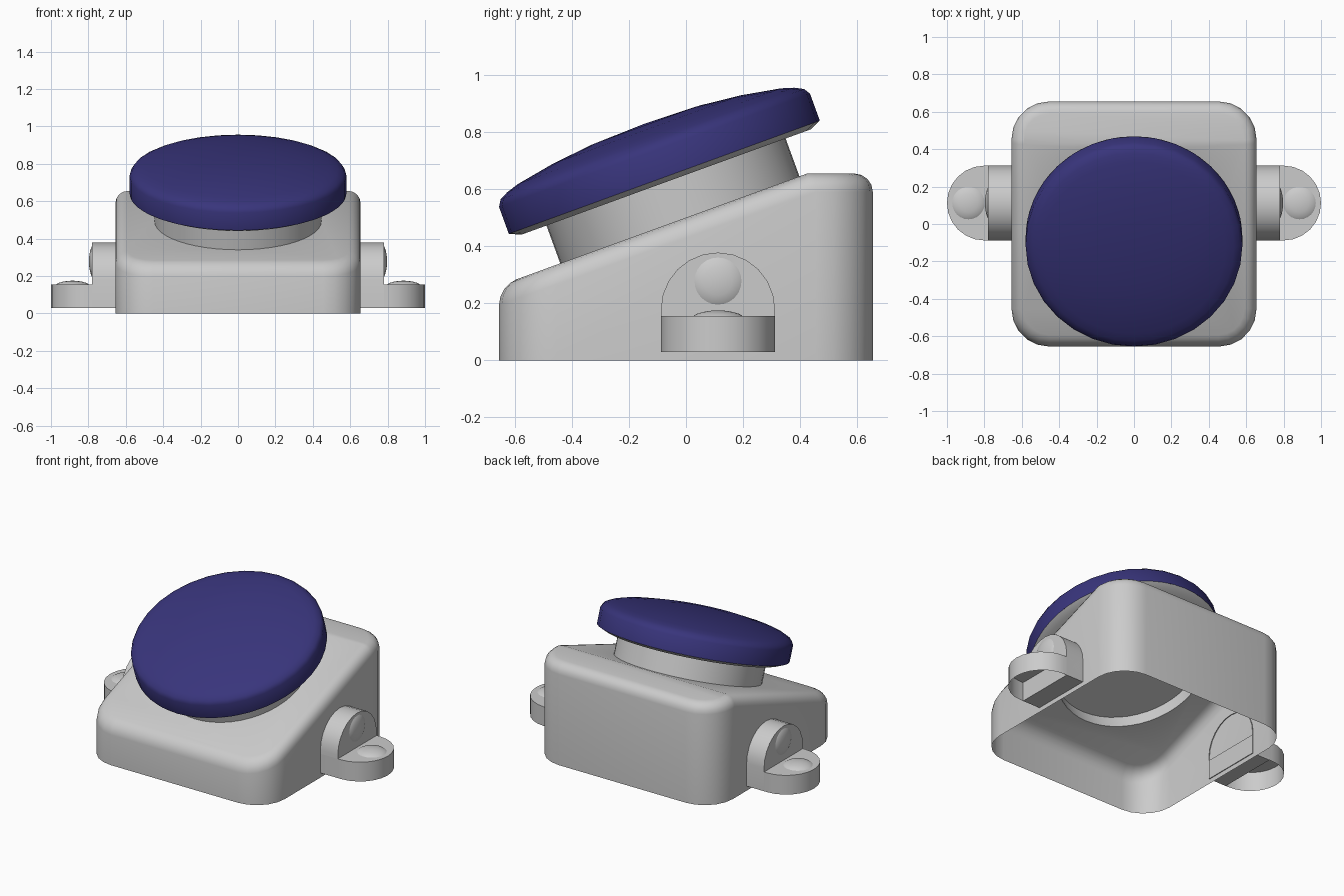
import bpy, bmesh, math
from mathutils import Matrix, Vector

if "Cube" in bpy.data.objects:
    bpy.data.objects.remove(bpy.data.objects["Cube"])


def finish(name, bm, smooth=35, mirror=False):
    bmesh.ops.remove_doubles(bm, verts=bm.verts, dist=1e-5)
    bmesh.ops.recalc_face_normals(bm, faces=bm.faces)
    mesh = bpy.data.meshes.new(name)
    bm.to_mesh(mesh)
    bm.free()
    ob = bpy.data.objects.new(name, mesh)
    bpy.context.collection.objects.link(ob)
    if mirror:
        ob.modifiers.new("mirror", 'MIRROR').use_axis[0] = True
    bpy.ops.object.select_all(action='DESELECT')
    ob.select_set(True)
    bpy.context.view_layer.objects.active = ob
    bpy.ops.object.shade_smooth_by_angle(angle=math.radians(smooth))
    return ob


def lathe(name, profile, matrix, steps=32, **kw):
    bm = bmesh.new()
    vs = [bm.verts.new((r, 0, h)) for r, h in profile]
    es = [bm.edges.new(p) for p in zip(vs, vs[1:])]
    bmesh.ops.spin(bm, geom=vs + es, axis=(0, 0, 1), cent=(0, 0, 0),
                   angle=math.tau, steps=steps)
    bmesh.ops.remove_doubles(bm, verts=bm.verts, dist=1e-5)
    bmesh.ops.transform(bm, matrix=matrix, verts=bm.verts)
    return finish(name, bm, **kw)


def shell(name, outline, offset):
    """Extruded outline, capped on the far end only."""
    bm = bmesh.new()
    near = [bm.verts.new(p) for p in outline]
    far = [bm.verts.new(Vector(p) + Vector(offset)) for p in outline]
    n = len(near)
    for i in range(n):
        j = (i + 1) % n
        bm.faces.new((near[i], near[j], far[j], far[i]))
    bm.faces.new(far)
    return finish(name, bm, mirror=True)


tilt = Matrix.Translation((0, -0.076, 0.642)) @ Matrix.Rotation(math.radians(20), 4, 'X')

# Sloped housing: side profile extruded, then upright and top edges rounded
W = 0.655
bm = bmesh.new()
side = [(-W, 0), (W, 0), (W, W), (0.425, W), (-W, 0.262)]
face = bm.faces.new([bm.verts.new((-W, y, z)) for y, z in side])
ext = bmesh.ops.extrude_face_region(bm, geom=[face])
bmesh.ops.translate(bm, vec=(2 * W, 0, 0),
                    verts=[v for v in ext['geom'] if isinstance(v, bmesh.types.BMVert)])
bmesh.ops.recalc_face_normals(bm, faces=bm.faces)
upright = [e for e in bm.edges
           if abs((e.verts[0].co - e.verts[1].co).normalized().z) > 0.99]
bmesh.ops.bevel(bm, geom=upright, offset=0.2, segments=5, profile=0.5,
                affect='EDGES', offset_type='OFFSET')
bm.normal_update()
rim = [e for e in bm.edges if len(e.link_faces) == 2
       and sorted(f.normal.z > 0.5 for f in e.link_faces) == [False, True]]
bmesh.ops.bevel(bm, geom=rim, offset=0.065, segments=4, profile=0.5,
                affect='EDGES', offset_type='OFFSET')
housing = finish("housing", bm)

# Lower neck joined to the housing so the inside stays hollow
plug = lathe("neck_plug", [(0, -0.26), (0.446, -0.26), (0.446, -0.08), (0, -0.08)],
             tilt, steps=48)
mod = housing.modifiers.new("neck", 'BOOLEAN')
mod.operation, mod.solver, mod.object = 'UNION', 'EXACT', plug
bpy.context.view_layer.update()
joined = bpy.data.meshes.new_from_object(
    housing.evaluated_get(bpy.context.evaluated_depsgraph_get()))
bpy.data.objects.remove(housing)
bpy.data.objects.remove(plug)
bm = bmesh.new()
bm.from_mesh(joined)
bmesh.ops.delete(bm, context='FACES', geom=[
    f for f in bm.faces if max(v.co.z for v in f.verts) < 0.001])
finish("housing", bm)

# Upper neck and underside of the button
lathe("button_neck", [(0.446, -0.08), (0.446, -0.018), (0.54, -0.018), (0.58, 0.0)],
      tilt, steps=48)

# Domed button cap
cap = lathe("button_cap", [(0.58, 0), (0.58, 0.1), (0.566, 0.123), (0.535, 0.139),
                           (0.49, 0.153), (0.35, 0.178), (0.2, 0.194), (0, 0.2)],
            tilt, steps=32, smooth=40)
blue = bpy.data.materials.new("cap_blue")
blue.diffuse_color = (0.04, 0.035, 0.2, 1)
blue.use_nodes = True
blue.node_tree.nodes["Principled BSDF"].inputs["Base Color"].default_value = blue.diffuse_color
cap.data.materials.append(blue)

# Side mounting brackets: upright arch and flat tab, mirrored
CY, R = 0.112, 0.2
arc = [(math.cos(math.pi * i / 12), math.sin(math.pi * i / 12)) for i in range(13)]
arch = [(0.65, CY + R, 0.03)] + [(0.65, CY + R * c, 0.178 + R * s) for c, s in arc] \
    + [(0.65, CY - R, 0.03)]
shell("bracket_arch", arch, (0.13, 0, 0))
tab = [(0.65, CY + R, 0.03)] + [(0.8 + R * s, CY + R * c, 0.03) for c, s in arc] \
    + [(0.65, CY - R, 0.03)]
shell("bracket_tab", tab, (0, 0, 0.125))

# Domed screw heads
dome = [(0.087, 0), (0.075, 0.008), (0.05, 0.015), (0.025, 0.019), (0, 0.02)]
lathe("tab_screw", dome, Matrix.Translation((0.885, CY, 0.155)), steps=24, mirror=True)
lathe("arch_screw", dome, Matrix.Translation((0.777, CY, 0.278))
      @ Matrix.Rotation(math.pi / 2, 4, 'Y'), steps=24, mirror=True)
